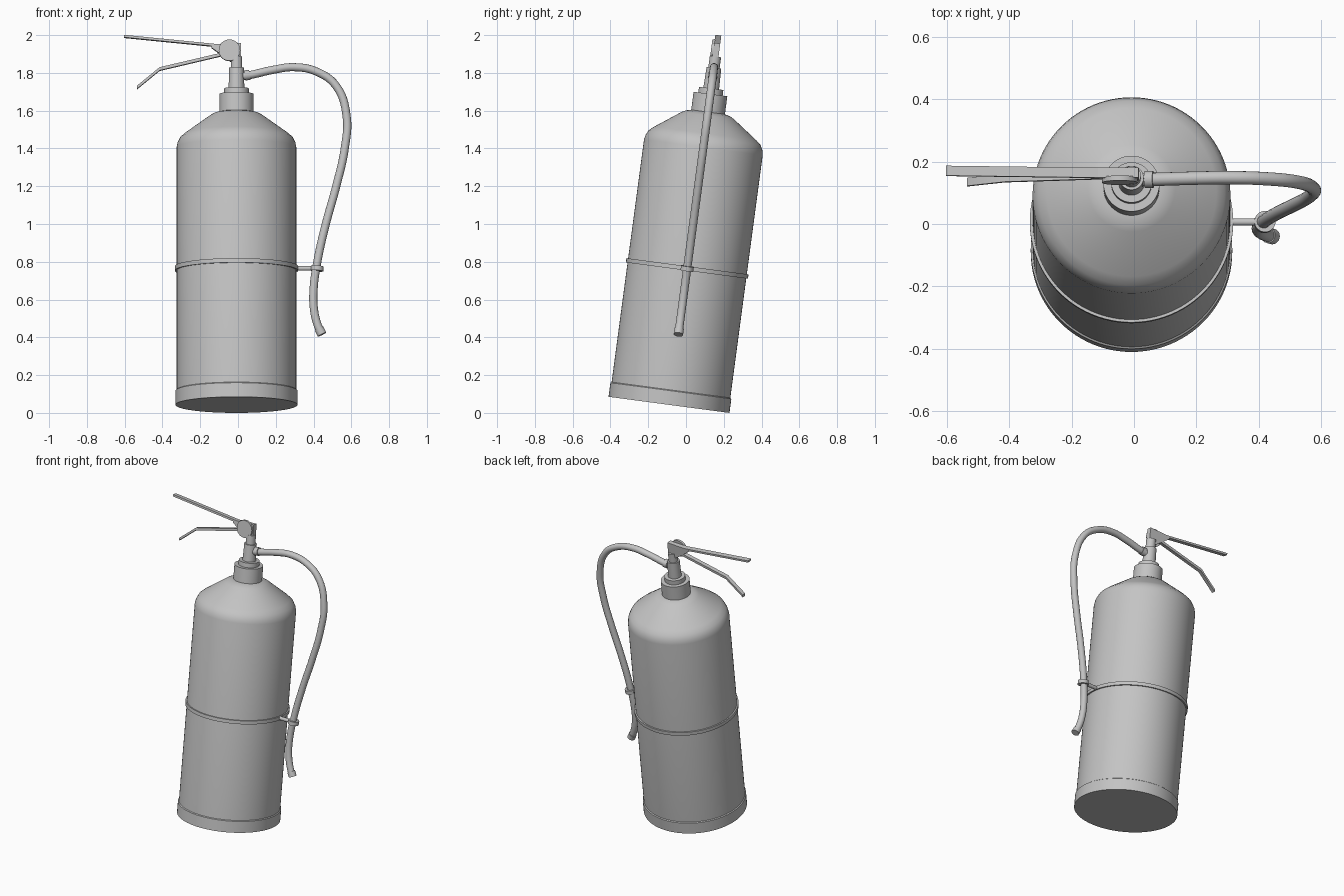
import bpy, bmesh, math
from mathutils import Matrix, Vector

if "Cube" in bpy.data.objects:
    bpy.data.objects.remove(bpy.data.objects["Cube"], do_unlink=True)

AXIS = -0.008                       # x of the cylinder axis
LEAN = math.radians(7.6)
BASE = 0.0427                       # height of the centre of the base
PLACE = Matrix.Translation((0, -0.09, BASE)) @ Matrix.Rotation(-LEAN, 4, 'X')

grey = bpy.data.materials.new("plain grey")
grey.use_nodes = True
colour = (0.55, 0.55, 0.55, 1)
grey.diffuse_color = colour
grey.node_tree.nodes["Principled BSDF"].inputs["Base Color"].default_value = colour


def up(z):
    """Height along the leaning axis for a height above the ground."""
    return (z - BASE) / math.cos(LEAN)


def finish(name, mesh):
    mesh.materials.clear()
    mesh.materials.append(grey)
    obj = bpy.data.objects.new(name, mesh)
    bpy.context.collection.objects.link(obj)
    obj.matrix_world = PLACE
    bpy.ops.object.select_all(action='DESELECT')
    obj.select_set(True)
    bpy.context.view_layer.objects.active = obj
    bpy.ops.object.shade_smooth_by_angle(angle=math.radians(30))
    return obj


def from_bmesh(name, bm):
    bmesh.ops.recalc_face_normals(bm, faces=bm.faces)
    mesh = bpy.data.meshes.new(name)
    bm.to_mesh(mesh)
    bm.free()
    return finish(name, mesh)


def lathe(name, profile, sides=64, closed=False):
    """Turn (radius, height) points about the cylinder axis."""
    bm = bmesh.new()
    verts = [bm.verts.new((AXIS + r, 0, z)) for r, z in profile]
    pairs = list(zip(verts, verts[1:]))
    if closed:
        pairs.append((verts[-1], verts[0]))
    edges = [bm.edges.new(p) for p in pairs]
    bmesh.ops.spin(bm, geom=verts + edges, cent=(AXIS, 0, 0), axis=(0, 0, 1),
                   angle=math.tau, steps=sides)
    bmesh.ops.remove_doubles(bm, verts=bm.verts, dist=1e-5)
    return from_bmesh(name, bm)


def rod(name, start, end, radius, sides=32):
    start, end = Vector(start), Vector(end)
    d = end - start
    m = Matrix.Translation((start + end) / 2) @ d.to_track_quat('Z', 'Y').to_matrix().to_4x4()
    bm = bmesh.new()
    bmesh.ops.create_cone(bm, cap_ends=True, segments=sides, radius1=radius,
                          radius2=radius, depth=d.length, matrix=m)
    return from_bmesh(name, bm)


def plate(name, outline, half_width):
    """Extrude an (x, z) outline sideways."""
    bm = bmesh.new()
    face = bm.faces.new([bm.verts.new((x, -half_width, up(z))) for x, z in outline])
    new = bmesh.ops.extrude_face_region(bm, geom=[face])["geom"]
    bmesh.ops.translate(bm, vec=(0, 2 * half_width, 0),
                        verts=[g for g in new if isinstance(g, bmesh.types.BMVert)])
    return from_bmesh(name, bm)


def strip(name, path, thick, half_width):
    t = thick / 2
    return plate(name, [(x, z + t) for x, z in path] +
                 [(x, z - t) for x, z in reversed(path)], half_width)


def tube(name, path, radius):
    """Smooth round tube through (x, z) points."""
    curve = bpy.data.curves.new(name, 'CURVE')
    curve.dimensions = '3D'
    curve.bevel_depth = radius
    curve.bevel_resolution = 6
    curve.use_fill_caps = True
    spline = curve.splines.new('BEZIER')
    spline.bezier_points.add(len(path) - 1)
    for p, (x, z) in zip(spline.bezier_points, path):
        p.co = (x, 0, up(z))
        p.handle_left_type = p.handle_right_type = 'AUTO'
    helper = bpy.data.objects.new(name + "_path", curve)
    bpy.context.collection.objects.link(helper)
    bpy.context.view_layer.update()
    graph = bpy.context.evaluated_depsgraph_get()
    mesh = bpy.data.meshes.new_from_object(helper.evaluated_get(graph))
    bpy.data.objects.remove(helper, do_unlink=True)
    return finish(name, mesh)


# Tank with a base ring and a rounded shoulder
lathe("tank", [(0, 0.02), (0.317, 0.02), (0.317, 1.375), (0.312, 1.40), (0.298, 1.428),
               (0.272, 1.45), (0.14, 1.545), (0.118, 1.557), (0.085, 1.565), (0, 1.565)], 96)
lathe("base_ring", [(0, 0), (0.323, 0), (0.323, 0.075), (0.316, 0.08), (0, 0.08)], 96)

# Neck collar and valve stem
lathe("neck_collar", [(0, 1.56), (0.09, 1.56), (0.09, 1.66), (0, 1.66)])
lathe("neck_nut", [(0, 1.65), (0.065, 1.65), (0.065, 1.69), (0, 1.69)])
lathe("valve_stem", [(0, 1.68), (0.042, 1.68), (0.039, 1.80), (0.03, 1.80),
                     (0.03, 1.86), (0, 1.86)], 48)

# Valve head, pivot disc and the two levers
plate("lever_bracket", [(0.015, 1.957), (0.017, 1.86), (-0.04, 1.86),
                        (-0.14, 1.932), (-0.14, 1.95)], 0.016)
rod("pivot_disc", (-0.045, -0.028, up(1.917)), (-0.045, -0.012, up(1.917)), 0.057, 48)
strip("upper_lever", [(-0.05, 1.938), (-0.603, 1.993)], 0.013, 0.016)
strip("lower_lever", [(-0.04, 1.908), (-0.415, 1.82), (-0.535, 1.722)], 0.017, 0.013)

# Hose with its fitting and end nozzle
tube("hose", [(0.0, 1.78), (0.07, 1.79), (0.18, 1.815), (0.30, 1.83), (0.42, 1.805),
              (0.52, 1.73), (0.575, 1.57), (0.565, 1.4), (0.52, 1.2), (0.465, 1.0),
              (0.42, 0.8), (0.40, 0.65), (0.402, 0.55), (0.42, 0.47), (0.442, 0.42)], 0.0215)
rod("hose_fitting", (0.035, 0, up(1.786)), (0.062, 0, up(1.79)), 0.027)
rod("hose_nozzle", (0.43, 0, up(0.445)), (0.445, 0, up(0.415)), 0.025)

# Band around the tank, with an arm and clip holding the hose
lathe("tank_band", [(0.312, 0.717), (0.326, 0.717), (0.326, 0.740), (0.312, 0.740)], 96, True)
rod("clip_arm", (0.30, 0, up(0.765)), (0.395, 0, up(0.765)), 0.012, 16)
rod("hose_clip", (0.418, 0, up(0.752)), (0.420, 0, up(0.777)), 0.034)
